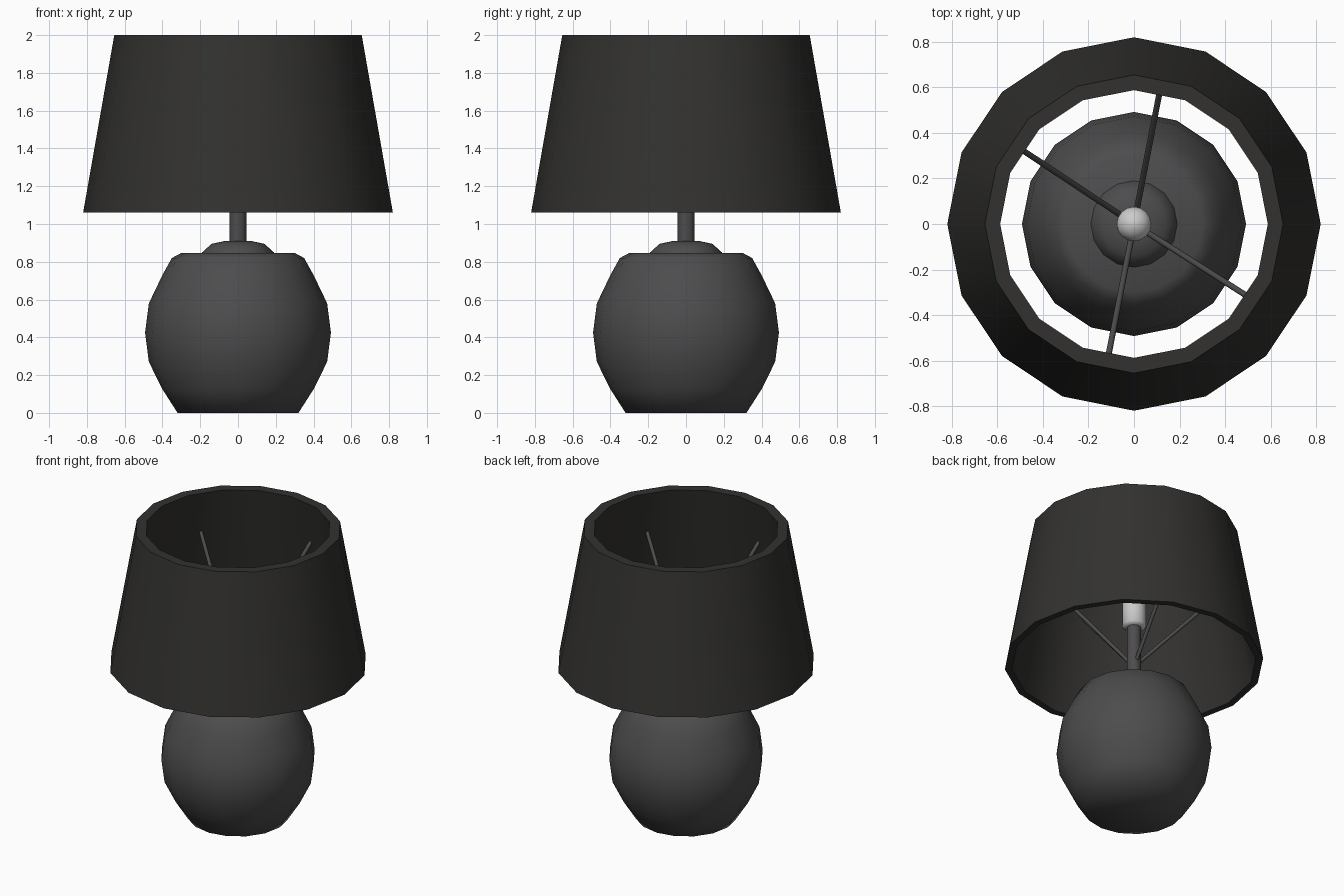
import bpy, bmesh
from math import cos, sin, pi, radians
from mathutils import Vector

if "Cube" in bpy.data.objects:
    bpy.data.objects.remove(bpy.data.objects["Cube"])


def material(name, rgb):
    m = bpy.data.materials.new(name)
    m.diffuse_color = (*rgb, 1)
    m.use_nodes = True
    m.node_tree.nodes["Principled BSDF"].inputs["Base Color"].default_value = m.diffuse_color
    return m


CERAMIC = material("charcoal_ceramic", (0.075, 0.072, 0.075))
FABRIC = material("dark_fabric", (0.032, 0.031, 0.029))
GLASS = material("pale_glass", (0.7, 0.7, 0.7))


def lathe(name, profile, mat, sides=16, closed=False, angle=60):
    """Revolve (radius, z) points round z; closed joins last ring to first, otherwise ends are capped."""
    bm = bmesh.new()
    rings = [[bm.verts.new((r * cos(2 * pi * i / sides), r * sin(2 * pi * i / sides), z))
              for i in range(sides)] for r, z in profile]
    pairs = list(zip(rings, rings[1:]))
    if closed:
        pairs.append((rings[-1], rings[0]))
    else:
        bm.faces.new(rings[0][::-1])
        bm.faces.new(rings[-1])
    for a, b in pairs:
        for i in range(sides):
            j = (i + 1) % sides
            bm.faces.new((a[i], a[j], b[j], b[i]))
    bmesh.ops.recalc_face_normals(bm, faces=bm.faces)
    mesh = bpy.data.meshes.new(name)
    bm.to_mesh(mesh)
    bm.free()
    mesh.materials.append(mat)
    ob = bpy.data.objects.new(name, mesh)
    bpy.context.collection.objects.link(ob)
    bpy.ops.object.select_all(action='DESELECT')
    ob.select_set(True)
    bpy.context.view_layer.objects.active = ob
    bpy.ops.object.shade_smooth_by_angle(angle=radians(angle))
    return ob


# Round ceramic body
lathe("body", [(0.32, 0), (0.40, 0.125), (0.472, 0.27), (0.492, 0.425), (0.472, 0.58),
               (0.40, 0.73), (0.35, 0.82), (0.30, 0.847)], CERAMIC)

# Stepped collar and stem
lathe("collar", [(0.19, 0.84), (0.19, 0.85), (0.14, 0.895), (0.07, 0.91)], CERAMIC)
lathe("stem", [(0.045, 0.90), (0.045, 1.34)], CERAMIC)

# Bulb with domed top
dome = [(0.076 * cos(t * pi / 10), 1.50 + 0.076 * sin(t * pi / 10)) for t in range(5)]
lathe("bulb", [(0.05, 1.32), (0.076, 1.335)] + dome + [(0.008, 1.576)], GLASS)

# Tapered shade with wall thickness
lathe("shade", [(0.82, 1.06), (0.655, 2.0), (0.588, 2.0), (0.775, 1.06)],
      FABRIC, closed=True, angle=50)

# Four sloping spokes holding the shade
for n, deg in enumerate((79, 146.5, 259, 327.5), 1):
    a = radians(deg)
    start = Vector((0.03 * cos(a), 0.03 * sin(a), 1.07))
    end = Vector((0.65 * cos(a), 0.65 * sin(a), 1.71))
    spoke = lathe(f"spoke_{n}", [(0.013, 0), (0.013, (end - start).length)], CERAMIC, sides=8)
    spoke.location = start
    spoke.rotation_euler = (end - start).to_track_quat('Z', 'Y').to_euler()
